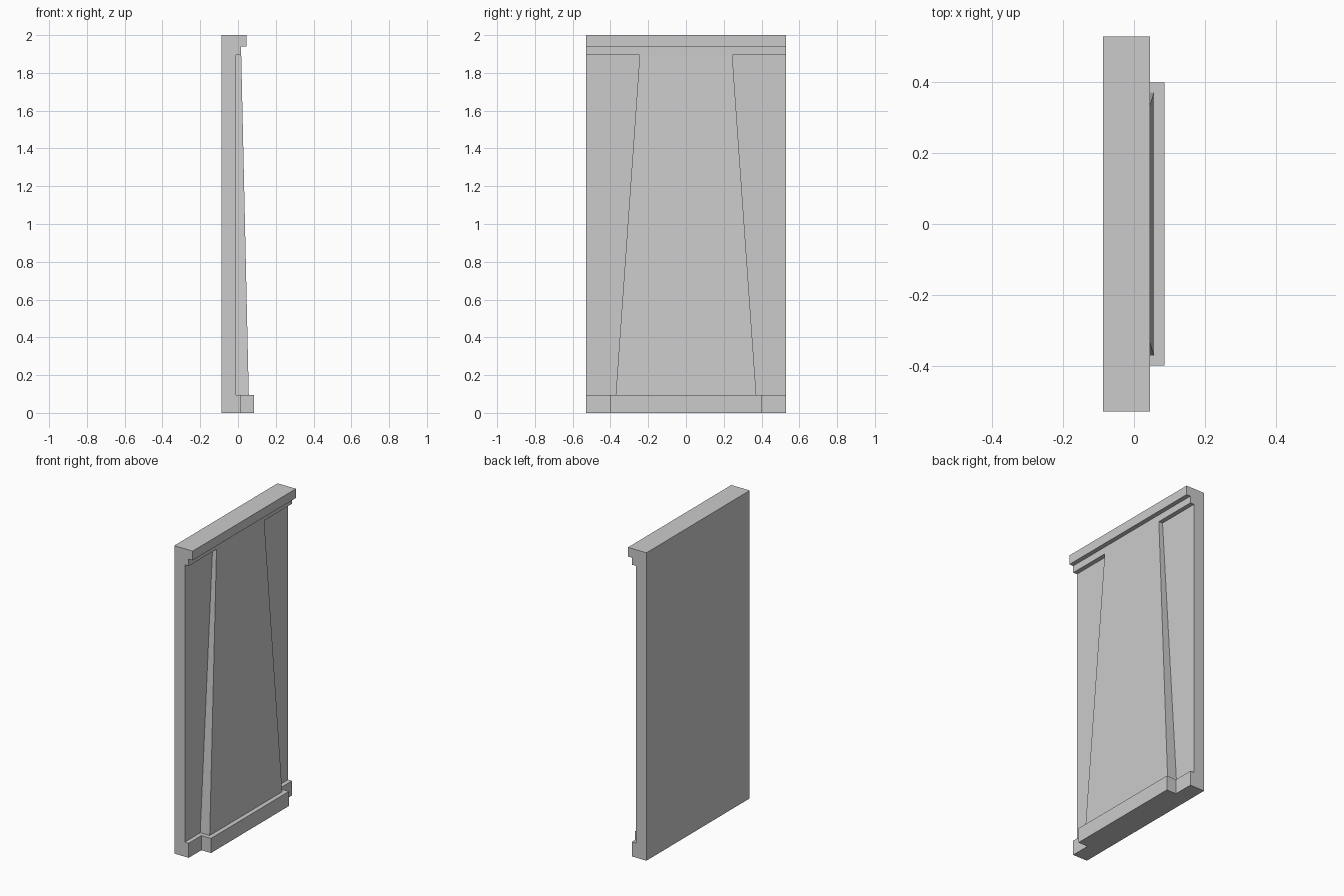
import bpy, bmesh
from mathutils import Vector

if "Cube" in bpy.data.objects:
    bpy.data.objects.remove(bpy.data.objects["Cube"])


def make_object(name, bm):
    bmesh.ops.recalc_face_normals(bm, faces=bm.faces[:])
    mesh = bpy.data.meshes.new(name)
    bm.to_mesh(mesh)
    bm.free()
    obj = bpy.data.objects.new(name, mesh)
    bpy.context.collection.objects.link(obj)
    return obj


def extrude_profile(name, points, direction):
    bm = bmesh.new()
    face = bm.faces.new([bm.verts.new(p) for p in points])
    new = bmesh.ops.extrude_face_region(bm, geom=[face], use_keep_orig=True)["geom"]
    verts = [g for g in new if isinstance(g, bmesh.types.BMVert)]
    bmesh.ops.translate(bm, verts=verts, vec=Vector(direction))
    return make_object(name, bm)


BACK, FACE, LEDGE, CAP, FRONT = -0.087, -0.011, 0.017, 0.0455, 0.086
HALF_W, PLINTH_W = 0.53, 0.4
BASE_Z, FRIEZE_Z, CAP_Z, TOP = 0.095, 1.895, 1.94, 2.0

# Wall slab with skirting, frieze and cap in one side profile
profile = [(BACK, 0), (LEDGE, 0), (LEDGE, BASE_Z), (FACE, BASE_Z),
           (FACE, FRIEZE_Z), (LEDGE, FRIEZE_Z), (LEDGE, CAP_Z),
           (CAP, CAP_Z), (CAP, TOP), (BACK, TOP)]
panel = extrude_profile("wall_panel", [(x, -HALF_W, z) for x, z in profile],
                        (0, 2 * HALF_W, 0))

# Projecting plinth block at the bottom
plinth = [(-0.05, 0), (FRONT, 0), (FRONT, BASE_Z), (-0.05, BASE_Z)]
plinth = extrude_profile("plinth", [(x, -PLINTH_W, z) for x, z in plinth],
                         (0, 2 * PLINTH_W, 0))


# Tapered pilaster, ends run slightly into the base and frieze
def taper(z):
    t = (z - BASE_Z) / (FRIEZE_Z - BASE_Z)
    return 0.057 + t * (LEDGE - 0.057), 0.372 + t * (0.245 - 0.372)


bm = bmesh.new()
rings = []
for z in (0.05, 1.92):
    x, w = taper(z)
    rings.append([bm.verts.new(p) for p in
                  ((-0.04, -w, z), (x, -w, z), (x, w, z), (-0.04, w, z))])
low, high = rings
bm.faces.new(low)
bm.faces.new(high)
for i in range(4):
    j = (i + 1) % 4
    bm.faces.new((low[i], low[j], high[j], high[i]))
pilaster = make_object("tapered_pilaster", bm)

# Join the parts into one solid
for part in (plinth, pilaster):
    mod = panel.modifiers.new("union_" + part.name, "BOOLEAN")
    mod.operation = "UNION"
    mod.solver = "EXACT"
    mod.object = part
    part.hide_render = True
bpy.context.view_layer.objects.active = panel
panel.select_set(True)
for mod in list(panel.modifiers):
    bpy.ops.object.modifier_apply(modifier=mod.name)
for part in (plinth, pilaster):
    bpy.data.objects.remove(part)
